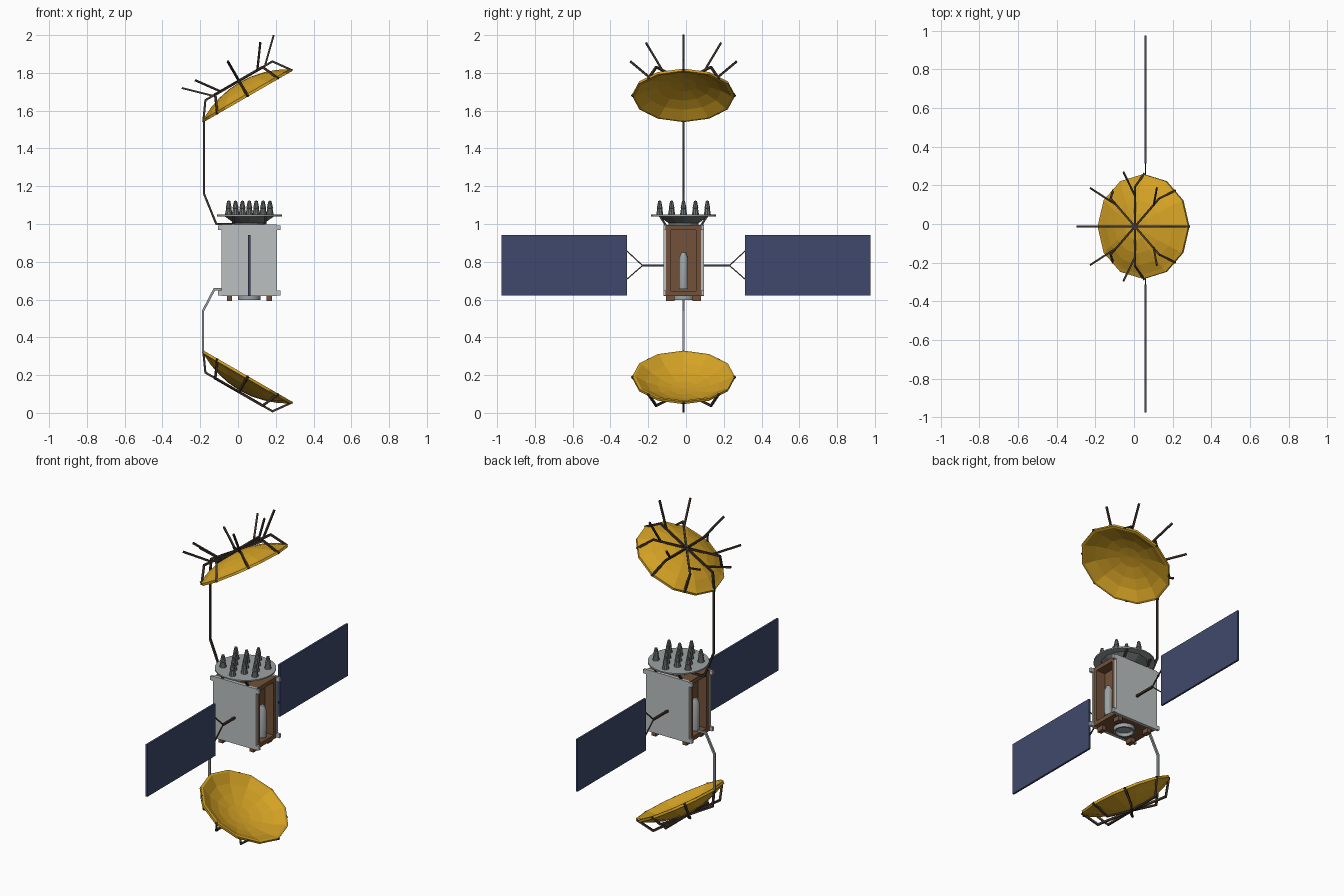
import bpy, bmesh, math
from mathutils import Vector, Matrix

if "Cube" in bpy.data.objects:
    bpy.data.objects.remove(bpy.data.objects["Cube"])

CX, CY = 0.06, -0.013          # axis of the body


def mat(name, r, g, b):
    m = bpy.data.materials.new(name)
    m.diffuse_color = (r, g, b, 1)
    m.use_nodes = True
    m.node_tree.nodes["Principled BSDF"].inputs["Base Color"].default_value = m.diffuse_color
    return m


GOLD = mat("gold", 0.66, 0.36, 0.018)
DARK = mat("dark_brown", 0.055, 0.036, 0.025)
BROWN = mat("brown", 0.17, 0.085, 0.042)
GREY = mat("light_grey", 0.50, 0.53, 0.53)
STEEL = mat("steel_grey", 0.33, 0.36, 0.37)
CONE = mat("dark_grey", 0.16, 0.175, 0.175)
BLUE = mat("panel_blue", 0.050, 0.066, 0.150)


def finish(name, bm, material, smooth=False):
    bmesh.ops.recalc_face_normals(bm, faces=bm.faces)
    me = bpy.data.meshes.new(name)
    bm.to_mesh(me)
    bm.free()
    me.materials.append(material)
    ob = bpy.data.objects.new(name, me)
    bpy.context.collection.objects.link(ob)
    if smooth:
        bpy.ops.object.select_all(action='DESELECT')
        ob.select_set(True)
        bpy.context.view_layer.objects.active = ob
        bpy.ops.object.shade_smooth_by_angle(angle=math.radians(30))
    return ob


def add_box(bm, x0, x1, y0, y1, z0, z1):
    m = Matrix.Translation(((x0 + x1) / 2, (y0 + y1) / 2, (z0 + z1) / 2))
    return bmesh.ops.create_cube(bm, size=1, matrix=m @ Matrix.Diagonal((x1 - x0, y1 - y0, z1 - z0, 1)))


def add_path(bm, pts, t):
    """Square bars along a list of points, slightly overlapping at the bends."""
    for a, b in zip(pts, pts[1:]):
        a, b = Vector(a), Vector(b)
        d = b - a
        m = Matrix.Translation((a + b) / 2) @ d.to_track_quat('Z', 'Y').to_matrix().to_4x4()
        bmesh.ops.create_cube(bm, size=1, matrix=m @ Matrix.Diagonal((t, t, d.length + t * 0.6, 1)))


def add_lathe(bm, profile, n, matrix):
    """Revolve (radius, height) points about the local z axis."""
    rings = []
    for r, z in profile:
        if r == 0:
            rings.append([bm.verts.new(matrix @ Vector((0, 0, z)))] * n)
        else:
            rings.append([bm.verts.new(matrix @ Vector((r * math.cos(2 * math.pi * i / n),
                                                        r * math.sin(2 * math.pi * i / n), z))) for i in range(n)])
    for p, q in zip(rings, rings[1:]):
        for i in range(n):
            j = (i + 1) % n
            f = list(dict.fromkeys((p[i], p[j], q[j], q[i])))
            if len(f) > 2:
                bm.faces.new(f)


# --- Dishes with rear ribs; the upper one also carries eight splayed rods
DISH = [(0, .088), (.07, .083), (.14, .068), (.2, .047), (.25, .022), (.271, .014), (.271, 0),
        (.257, 0), (.2, .034), (.14, .056), (.07, .071), (0, .076)]
for label, s, cz in (("upper", 1, 1.675), ("lower", -1, 0.194)):
    c30, s30 = math.cos(math.pi / 6), 0.5
    # local x = up the slope, local y = y, local z = towards the convex back
    M = Matrix(((c30, 0, -s30, 0.053), (0, 1, 0, CY), (s * s30, 0, s * c30, cz), (0, 0, 0, 1)))
    bm = bmesh.new()
    add_lathe(bm, DISH, 12, M)
    finish(label + "_dish", bm, GOLD)
    ribs, rods = bmesh.new(), bmesh.new()
    for k in range(8):
        a = k * math.pi / 4

        def at(r, h):
            return M @ Vector((r * math.cos(a), r * math.sin(a), h))
        edge = 0.262 if k % 2 else 0.271
        add_path(ribs, [at(0, .096), at(.205, .096), at(edge, .004)], .011)
        add_path(rods, [at(.16, .097), at(.279, .212)], .010)
    finish(label + "_dish_ribs", ribs, DARK)
    if s > 0:
        finish("upper_dish_rods", rods, DARK)
    else:
        rods.free()

# --- Masts joining the dishes to the body
bm = bmesh.new()
add_path(bm, [(-.18, CY, 1.56), (-.18, CY, 1.16), (-.115, CY, 1.0), (-.03, CY, 1.0)], .011)
finish("upper_mast", bm, DARK)
bm = bmesh.new()
add_path(bm, [(-.185, CY, .32), (-.185, CY, .54), (-.125, CY, .655), (-.06, CY, .655)], .012)
finish("lower_mast", bm, STEEL)

# --- Body core with a deep recess in both x faces
bm = bmesh.new()
add_box(bm, CX - .145, CX + .145, CY - .092, CY + .092, .62, .995)
bm.normal_update()
for f in [f for f in bm.faces if abs(f.normal.x) > .9]:
    inward = -math.copysign(.06, f.normal.x)
    bmesh.ops.inset_region(bm, faces=[f], thickness=.036)
    new = bmesh.ops.extrude_face_region(bm, geom=[f])["geom"]
    bmesh.ops.translate(bm, vec=(inward, 0, 0), verts=[v for v in new if isinstance(v, bmesh.types.BMVert)])
    bmesh.ops.delete(bm, geom=[f], context='FACES_ONLY')
finish("body_core", bm, BROWN)

# --- Side plates with corner ears
for label, s in (("front", -1), ("back", 1)):
    bm = bmesh.new()
    y0, y1 = sorted((CY + s * .092, CY + s * .107))
    add_box(bm, CX - .147, CX + .147, y0, y1, .62, .997)
    for z in (.622, .968):
        for sx in (-1, 1):
            x0, x1 = sorted((CX + sx * .146, CX + sx * .166))
            add_box(bm, x0, x1, y0, y1, z, z + .025)
    finish(label + "_side_plate", bm, GREY)

# --- Tanks standing in the recesses
for label, s in (("right", 1), ("left", -1)):
    bm = bmesh.new()
    add_lathe(bm, [(0, .656), (.024, .656), (.024, .82), (.012, .848), (0, .85)], 12,
              Matrix.Translation((CX + s * .115, CY, 0)))
    finish(label + "_tank", bm, STEEL, True)

# --- Feet and engine ring below
bm = bmesh.new()
for sx in (-1, 1):
    for sy in (-1, 1):
        x, y = CX + sx * .105, CY + sy * .07
        add_box(bm, x - .014, x + .014, y - .022, y + .022, .592, .622)
finish("feet", bm, BROWN)
bm = bmesh.new()
add_lathe(bm, [(.06, .622), (.06, .597), (.05, .597), (.045, .615), (0, .615)], 20, Matrix.Translation((CX, CY, 0)))
finish("engine_ring", bm, STEEL, True)

# --- Antenna deck: flared base, struts, round plate, thirteen stepped cones
T = Matrix.Translation((CX, CY, 0))
bm = bmesh.new()
add_lathe(bm, [(0, .995), (.08, .995), (.08, 1.005), (.135, 1.043), (0, 1.043)], 12, T)
finish("deck_base", bm, CONE)
bm = bmesh.new()
for sx in (-1, 1):
    for sy in (-1, 1):
        add_path(bm, [(CX + sx * .085, CY + sy * .095, .995), (CX + sx * .085, CY + sy * .125, 1.042)], .011)
finish("deck_struts", bm, DARK)
bm = bmesh.new()
add_lathe(bm, [(0, 1.041), (.172, 1.041), (.172, 1.049), (0, 1.049)], 24, T)
finish("deck_plate", bm, STEEL, True)
bm = bmesh.new()
spots = [(0, 0)]
for i in range(6):
    a = i * math.pi / 3
    spots += [(.073, a), (.126, a + math.pi / 6)]
for r, a in ([(0, 0)] + spots[1:]):
    add_lathe(bm, [(.02, 1.048), (.014, 1.082), (.016, 1.084), (.008, 1.122), (0, 1.124)], 10,
              T @ Matrix.Translation((r * math.cos(a), r * math.sin(a), 0)))
finish("antenna_cones", bm, CONE, True)

# --- Solar wings with forked yokes
for label, s in (("front", -1), ("back", 1)):
    bm = bmesh.new()
    y0, y1 = sorted((s * .313, s * .977))
    add_box(bm, CX - .006, CX + .006, y0, y1, .622, .942)
    finish(label + "_solar_wing", bm, BLUE)
    bm = bmesh.new()
    fork = (CX, s * .23, .78)
    add_path(bm, [(CX, CY + s * .1, .78), fork], .012)
    for z in (.86, .705):
        add_path(bm, [fork, (CX, s * .316, z)], .006)
    finish(label + "_wing_yoke", bm, DARK)
